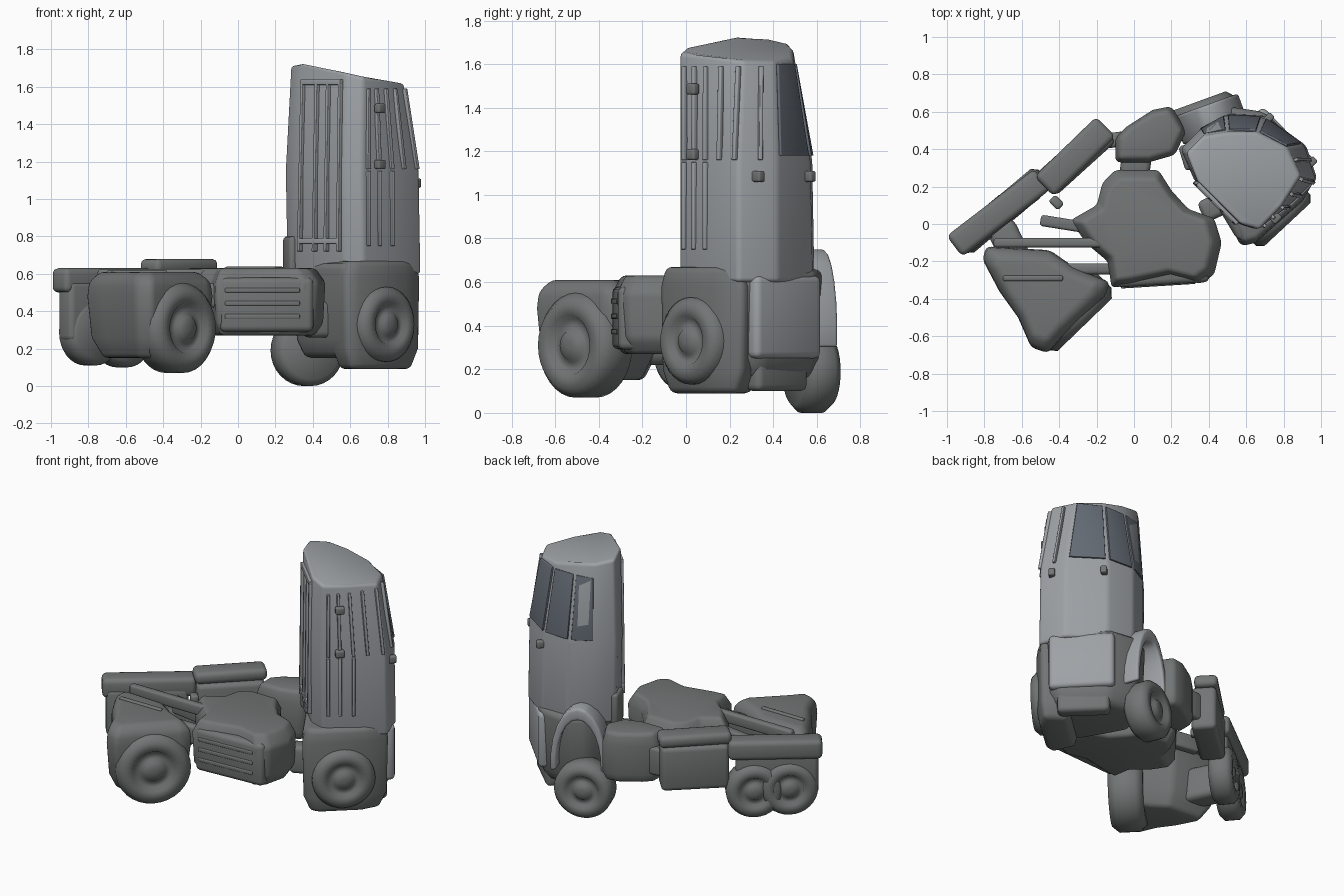
import bpy, bmesh, math
from mathutils import Vector

if "Cube" in bpy.data.objects:
    bpy.data.objects.remove(bpy.data.objects["Cube"])


def material(name, c):
    m = bpy.data.materials.new(name)
    m.diffuse_color = (*c, 1)
    m.use_nodes = True
    m.node_tree.nodes["Principled BSDF"].inputs["Base Color"].default_value = m.diffuse_color
    return m


PAINT = material("grey_paint", (0.34, 0.36, 0.38))
DARK = material("dark_grey", (0.17, 0.18, 0.18))
GLASS = material("dark_glass", (0.13, 0.15, 0.18))


def loft(name, rings, mat, bevel=0.03):
    """Skin a stack of rings (equal point counts), cap the ends, round the edges."""
    bm = bmesh.new()
    vs = [[bm.verts.new(p) for p in r] for r in rings]
    n = len(vs[0])
    for a, b in zip(vs, vs[1:]):
        for i in range(n):
            bm.faces.new((a[i], a[(i + 1) % n], b[(i + 1) % n], b[i]))
    bm.faces.new(vs[0][::-1])
    bm.faces.new(vs[-1])
    bmesh.ops.recalc_face_normals(bm, faces=bm.faces)
    me = bpy.data.meshes.new(name)
    bm.to_mesh(me)
    bm.free()
    ob = bpy.data.objects.new(name, me)
    bpy.context.collection.objects.link(ob)
    me.materials.append(mat)
    for p in me.polygons:
        p.use_smooth = True
    if bevel:
        mod = ob.modifiers.new("round", 'BEVEL')
        mod.width, mod.segments, mod.angle_limit = bevel, 3, math.radians(28)
    return ob


def prism(name, outline, levels, mat=DARK, bevel=0.03):
    """Outline raised through levels of (z, scale about its middle)."""
    cx = sum(p[0] for p in outline) / len(outline)
    cy = sum(p[1] for p in outline) / len(outline)
    return loft(name, [[(cx + (x - cx) * s, cy + (y - cy) * s, z) for x, y in outline]
                       for z, s in levels], mat, bevel)


def bar(name, p, q, t, z0, z1, mat=DARK, bevel=0.02, top=None):
    """Upright slab from p to q in plan, thickness t; top gives a leaning upper edge."""
    rings = []
    for (a, b), z in (((p, q), z0), (top or (p, q), z1)):
        a, b = Vector(a), Vector(b)
        d = (b - a).normalized()
        n = Vector((-d.y, d.x)) * t / 2
        rings.append([(*v, z) for v in (a + n, b + n, b - n, a - n)])
    return loft(name, rings, mat, bevel)


def wheel(name, c, axis_deg, r, w):
    """Tyre with a recessed rim and hub, facing outward along axis_deg."""
    a = math.radians(axis_deg)
    ax, side, c = Vector((math.cos(a), math.sin(a), 0)), Vector((-math.sin(a), math.cos(a), 0)), Vector(c)
    prof = [(.05, -.5), (.82, -.5), (1, -.3), (1, .3), (.84, .5), (.58, .5), (.5, .36),
            (.32, .38), (.26, .48), (.05, .5)]
    rings = [[c + ax * o * w + r * k * (side * math.cos(t) + Vector((0, 0, math.sin(t))))
              for t in (2 * math.pi * i / 32 for i in range(32))] for k, o in prof]
    loft(name, rings, DARK, 0)


# Cab upper body, leaning back towards the roof
low = [(.26, .40), (.33, .24), (.57, .0), (.67, -.03), (.84, .10), (.98, .24), (.92, .42),
       (.70, .58), (.50, .59), (.36, .51)]
high = [(.28, .38), (.34, .23), (.57, .0), (.67, -.03), (.79, .10), (.89, .26), (.82, .41),
        (.66, .49), (.50, .49), (.37, .47)]
roof = [(x, y, 1.73 - .24 * max(0, x - .42) - .15 * max(0, .1 - y) - .2 * max(0, y - .3))
        for x, y in high]
mid = [(x - .01, y - .01 * (y > .45), 1.15) for x, y in low]
loft("cab_body", [[(x, y, .6) for x, y in low], mid, roof], PAINT, .02)

# Cab lower body, wheel housing and bumper
prism("cab_base", [(.29, .36), (.38, .2), (.56, -.1), (.66, -.08), (.94, .2), (.95, .35),
                   (.70, .6), (.5, .63), (.36, .55)],
      [(.15, .8), (.25, .95), (.66, 1)], DARK, .04)
prism("right_wheel_housing", [(.49, .06), (.57, -.12), (.65, -.10), (.90, .12), (.98, .26), (.82, .36)],
      [(.09, .8), (.2, .97), (.58, 1), (.67, .9)], DARK, .03)
bar("bumper", (.95, .30), (.66, .60), .08, .25, .63, PAINT, .03)
bar("bumper_lip", (.88, .30), (.64, .53), .1, .1, .27, DARK, .03)
wheel("front_right_wheel", (.765, .055, .33), -47, .2, .16)

# Left front wheel under its arch
wheel("front_left_wheel", (.37, .575, .19), 110, .19, .17)
arch = []
for i in range(13):
    t = math.pi * (-.05 + i * 1.08 / 12)
    d, n = Vector((.94, .34)), Vector((-.34, .94))
    c = Vector((.41, .56))
    ring = []
    for r, o in ((.22, -.08), (.28, -.08), (.28, .08), (.22, .08)):
        p = c + d * r * math.cos(t) * .66 + n * o
        ring.append((p.x, p.y, .36 + r * 1.4 * math.sin(t)))
    arch.append(ring)
loft("front_left_arch", arch, PAINT, .015)

# Windows laid on the front and left faces of the cab, between matching body edges
LO, HI = [Vector(p[:2]) for p in mid], [Vector(p[:2]) for p in high]


def on_face(i, f0, f1, z0, z1, out, name, mat, t=.014):
    """Slab lying on cab side face i, spanning fractions f0..f1 of its width."""
    j = (i + 1) % len(LO)
    edges = []
    for z in (z0, z1):
        k = max(0, (z - 1.15) / .49)
        a, b = LO[i].lerp(HI[i], k), LO[j].lerp(HI[j], k)
        d = (b - a).normalized()
        n = Vector((d.y, -d.x)) * out
        edges.append((a.lerp(b, f0) + n, a.lerp(b, f1) + n))
    bar(name, *edges[0], t, z0, z1, mat, .004, edges[1])


for name, face in (("windscreen", 6), ("left_front_window", 7), ("left_side_window", 8)):
    on_face(face, .06, .94, 1.18, 1.6, .004, name, GLASS)

# Raised panels and trim strips on the back and right of the cab
for i, f in enumerate((.03, .36, .62, .9)):
    on_face(1, f, f + .06, .72, 1.62, .005, f"back_rib_{i}", PAINT, .03)
for i, z in enumerate((.76, 1.61)):
    on_face(1, .03, .96, z, z + .03, .005, f"back_cross_rib_{i}", PAINT, .03)
for i, (face, f) in enumerate(((3, .15), (3, .5), (3, .9), (4, .35), (4, .85), (5, .5))):
    on_face(face, f, f + .1, 1.16, 1.59, .004, f"side_rib_{i}", PAINT, .025)
    if face == 3:
        on_face(face, f, f + .1, .75, 1.15, .004, f"side_lower_rib_{i}", PAINT, .025)
bar("back_skirt", (.26, .42), (.30, .29), .05, .58, .8, DARK, .02)
for i, (x, y, z) in enumerate(((.76, .03, 1.46), (.76, .03, 1.16), (.95, .33, 1.06), (.72, .565, 1.06))):
    bar(f"bracket_{i}", (x - .02, y - .02), (x + .02, y + .02), .04, z, z + .05, DARK, .01)

# Middle chassis body with side tank
prism("chassis_middle", [(-.34, .02), (-.2, .1), (-.17, .22), (-.1, .29), (.13, .29), (.2, .18),
                         (.29, .08), (.43, .03), (.47, -.1), (.43, -.27), (.36, -.32), (.2, -.28),
                         (-.03, -.33), (-.12, -.34), (-.14, -.2), (-.26, -.1)],
      [(.27, .85), (.34, .97), (.55, 1), (.63, .86)], DARK, .02)
bar("side_tank", (-.10, -.27), (.40, -.24), .14, .29, .58, DARK, .03)
for i in range(3):
    z = .36 + i * .07
    bar(f"tank_rib_{i}", (-.07, -.335), (.33, -.31), .02, z, z + .025, DARK, .006)
bar("chassis_crossbar", (-.75, -.1), (.38, -.1), .05, .55, .625, DARK, .015)
bar("chassis_lower_rod", (-.42, -.24), (-.1, -.24), .06, .42, .55, DARK, .02)
bar("chassis_link", (-.5, .02), (-.25, -.02), .06, .45, .56, DARK, .015)
bar("cab_link", (.0, .25), (.02, .4), .16, .36, .55, DARK, .03)
bar("cab_mount", (.36, .06), (.58, .16), .12, .26, .45, DARK, .03)

# Right rear body and wheel
prism("rear_right_body", [(-.79, -.12), (-.81, -.19), (-.72, -.36), (-.62, -.5), (-.55, -.66),
                          (-.46, -.69), (-.38, -.6), (-.15, -.38), (-.13, -.31), (-.32, -.23),
                          (-.45, -.14)],
      [(.15, .72), (.26, .93), (.48, 1), (.56, .97), (.61, .78)], DARK, .025)
wheel("rear_right_wheel", (-.34, -.46, .31), -46, .24, .22)
bar("rear_right_deck_seam", (-.7, -.29), (-.38, -.29), .03, .58, .62, DARK, .01)

# Left side: rear mudguard, tandem wheels, tank and front step
bar("rear_left_mudguard", (-.96, -.12), (-.49, .24), .14, .5, .63, DARK, .03)
bar("rear_left_valance", (-.93, -.12), (-.52, .2), .12, .24, .56, DARK, .03)
wheel("rear_left_wheel_1", (-.79, .0, .29), 130, .18, .15)
wheel("rear_left_wheel_2", (-.62, .14, .28), 130, .18, .15)
bar("left_tank", (-.47, .21), (-.15, .5), .16, .3, .6, DARK, .03)
bar("left_tank_lid", (-.48, .2), (-.15, .52), .15, .6, .68, DARK, .03)
prism("left_step", [(-.1, .46), (-.1, .33), (.08, .33), (.22, .37), (.28, .5), (.2, .63), (.1, .61), (-.04, .52)],
      [(.3, .88), (.36, 1), (.56, 1), (.64, .88)], DARK, .025)
bar("left_tank_joint", (-.18, .44), (-.02, .46), .08, .36, .55, DARK, .02)
bar("rear_axle_beam", (-.72, .0), (-.55, -.35), .16, .22, .45, DARK, .04)
bar("hose_fitting", (-.44, .14), (-.39, .09), .05, .5, .56, DARK, .015)
